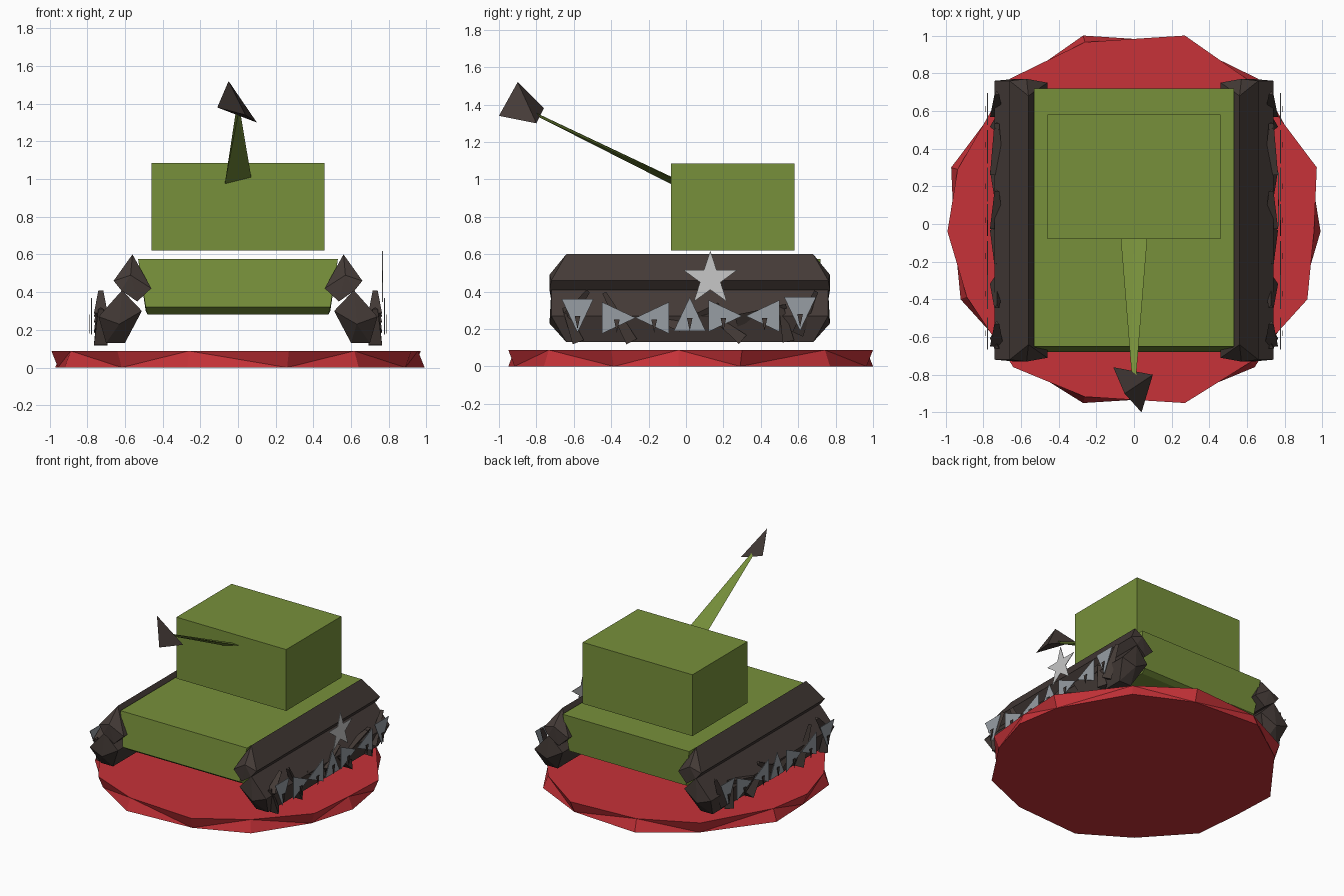
import bpy, bmesh, math
from mathutils import Matrix, Vector

cube = bpy.data.objects.get("Cube")
if cube:
    bpy.data.objects.remove(cube, do_unlink=True)


def material(name, rgb):
    m = bpy.data.materials.new(name)
    m.use_nodes = True
    m.diffuse_color = (*rgb, 1)
    m.node_tree.nodes["Principled BSDF"].inputs["Base Color"].default_value = (*rgb, 1)
    return m


RED = material("red", (.57, .032, .04))
GREEN = material("olive_green", (.185, .28, .043))
BROWN = material("dark_brown", (.058, .043, .038))
GREY = material("steel_grey", (.31, .34, .37))
PALE = material("pale_grey", (.57, .57, .57))


def finish(name, bm, mat):
    bmesh.ops.recalc_face_normals(bm, faces=bm.faces[:])
    mesh = bpy.data.meshes.new(name)
    bm.to_mesh(mesh)
    bm.free()
    mesh.materials.append(mat)
    ob = bpy.data.objects.new(name, mesh)
    bpy.context.collection.objects.link(ob)
    return ob


def hull_of(name, points, mat):
    """Convex solid around a few points."""
    bm = bmesh.new()
    for p in points:
        bm.verts.new(p)
    bmesh.ops.convex_hull(bm, input=bm.verts[:])
    bmesh.ops.dissolve_limit(bm, angle_limit=.01, verts=bm.verts[:], edges=bm.edges[:])
    return finish(name, bm, mat)


def plate(bm, outline, x, thick=.004):
    """Thin upright plate from a (y, z) outline."""
    face = bm.faces.new([bm.verts.new((x, y, z)) for y, z in outline])
    ext = bmesh.ops.extrude_face_region(bm, geom=[face])
    moved = [v for v in ext["geom"] if isinstance(v, bmesh.types.BMVert)]
    bmesh.ops.translate(bm, verts=moved, vec=(math.copysign(thick, x), 0, 0))


# Faceted ground disc, upper and lower rims alternately inset
half = [(.27, 1), (.66, .77), (.97, .3), (.99, -.04), (.92, -.4), (.64, -.76), (.27, -.95)]
ring = half + [(-x, y) for x, y in reversed(half)]
bm = bmesh.new()
low, top = [], []
for i, (x, y) in enumerate(ring):
    a, b = (1, .965) if i % 2 else (.965, 1)
    low.append(bm.verts.new((x * a, y * a, 0)))
    top.append(bm.verts.new((x * b, y * b, .088)))
bm.faces.new(low)
bm.faces.new(top)
for i in range(len(ring)):
    j = (i + 1) % len(ring)
    if i % 2:
        bm.faces.new((low[i], low[j], top[i]))
        bm.faces.new((low[j], top[j], top[i]))
    else:
        bm.faces.new((low[i], low[j], top[j]))
        bm.faces.new((low[i], top[j], top[i]))
finish("base_disc", bm, RED)

# Hull with a leaning nose and tucked lower edge
nose = [(-.65, .575), (-.68, .32), (-.62, .28)]
tail = [(.72, .575), (.7, .3), (.66, .28)]
hull_of("hull", [(s * w, y, z) for s in (-1, 1)
                 for (y, z), w in zip(nose + tail, (.53, .49, .48) * 2)], GREEN)

# Turret box, hovering just above the hull
hull_of("turret", [(x, y, z) for x in (-.46, .46) for y in (-.08, .58)
                   for z in (.62, 1.085)], GREEN)

# Flat tapering barrel and its pointed tip
hull_of("barrel", [(-.07, -.08, .975), (.07, -.08, 1.01), (0, -.08, 1.015),
                   (-.012, -.8, 1.355), (.012, -.8, 1.355), (0, -.8, 1.34)], GREEN)
hull_of("barrel_tip", [(-.05, -.9, 1.52), (-.11, -.76, 1.38),
                       (.1, -.8, 1.3), (.04, -1, 1.34)], BROWN)

# Track bars: (x, z, half length) along each cross-section
UPPER = [(.56, .6, .66), (.66, .46, .74), (.62, .41, .75), (.535, .35, .74),
         (.46, .42, .73), (.57, .49, .75)]
LOWER = [(.615, .41, .74), (.51, .3, .73), (.6, .13, .66), (.7, .13, .66),
         (.74, .27, .74), (.63, .23, .75)]

# Slanted shards along the tracks: y, z, length, angle
SHARDS = [(-.58, .34, .17, -40), (-.37, .26, .3, 28), (-.12, .24, .2, 70),
          (.08, .28, .22, -60), (.4, .29, .28, -75), (.64, .29, .25, -25),
          (-.62, .22, .2, 20), (.22, .2, .2, 50), (.52, .23, .2, 10)]

# Triangular teeth: y, z, pointing angle (0 = up)
TEETH = [(-.58, .28, 180), (-.37, .26, -90), (-.17, .26, 90), (.02, .27, 0),
         (.2, .27, -90), (.42, .27, 90), (.61, .29, 180)]

for side, s in (("left", 1), ("right", -1)):
    for part, prof in (("upper", UPPER), ("lower", LOWER)):
        hull_of(f"{side}_{part}_track", [(s * x, .02 + e * r, z)
                                         for x, z, r in prof for e in (-1, 1)], BROWN)

    bm = bmesh.new()
    for y, z, length, ang in SHARDS:
        turn = Matrix.Rotation(math.radians(ang), 4, "X")
        place = Matrix.Translation((s * .728, y, z)) @ turn
        bmesh.ops.create_cone(bm, cap_ends=True, segments=3, radius1=.042,
                              radius2=.015, depth=length, matrix=place)
    finish(f"{side}_track_shards", bm, BROWN)

    teeth, slits = bmesh.new(), bmesh.new()
    for y, z, ang in TEETH:
        a = math.radians(ang)
        shape = [(0, .1), (.085, -.08), (-.085, -.08)]
        plate(teeth, [(y + u * math.cos(a) - v * math.sin(a),
                       z + u * math.sin(a) + v * math.cos(a)) for u, v in shape], s * .775)
        plate(slits, [(y - .015, z - .01), (y + .015, z - .01), (y, z - .08)], s * .787)
    finish(f"{side}_track_teeth", teeth, GREY)
    finish(f"{side}_tooth_slits", slits, BROWN)

# Five-pointed star plate on the left side
bm = bmesh.new()
star = []
for i in range(10):
    r = .058 if i % 2 else .15
    a = math.pi * i / 5
    star.append((.13 + r * math.sin(a), .468 + r * math.cos(a)))
plate(bm, star, .765)
finish("side_star", bm, PALE)
